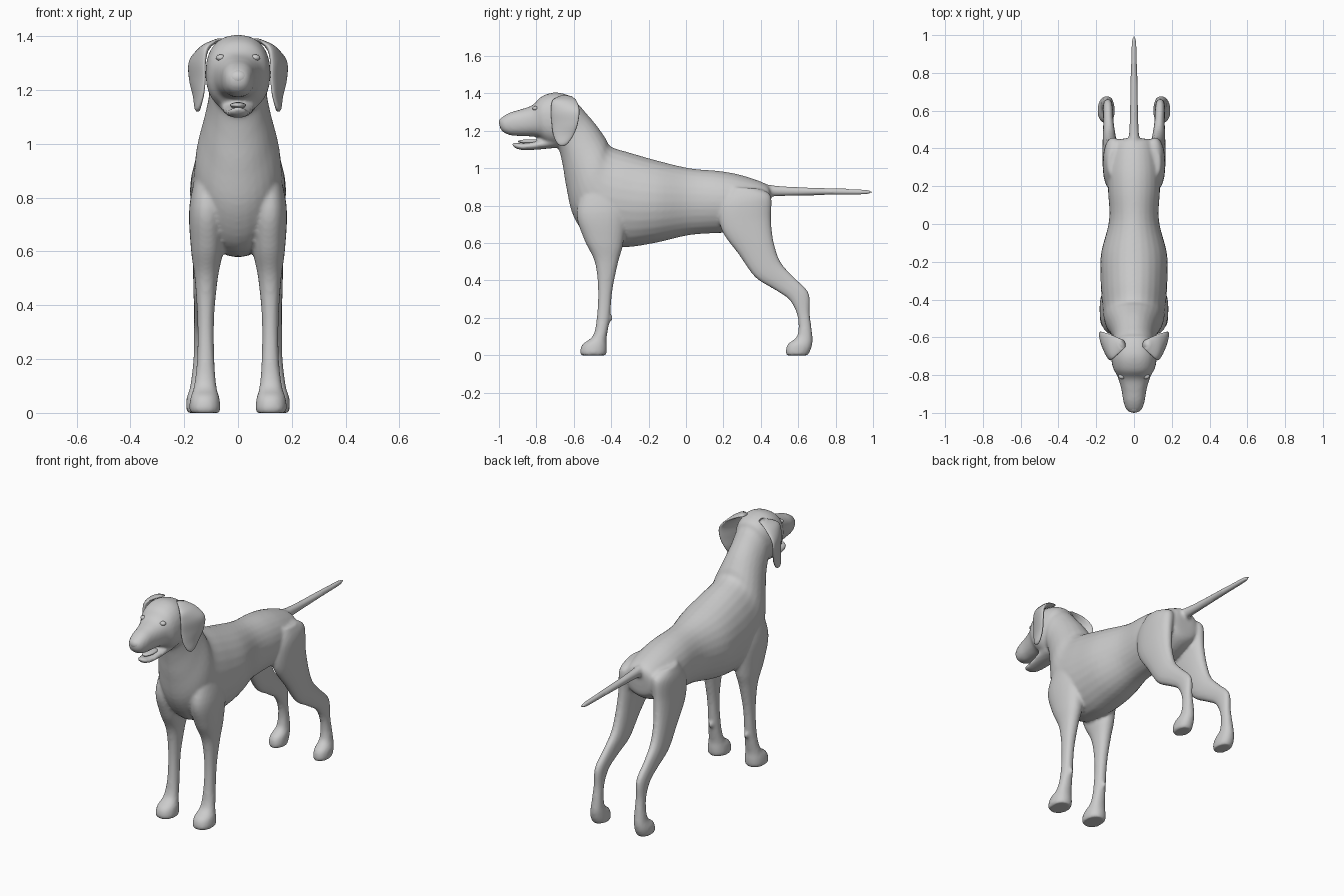
import bpy, bmesh, math
from mathutils import Matrix, Vector


def spline(rings, steps=5):
    """Catmull-Rom interpolation of ring parameter tuples."""
    out, n = [], len(rings)
    for i in range(n - 1):
        a, b, c, d = (rings[max(0, min(n - 1, i + k))] for k in (-1, 0, 1, 2))
        for s in range(steps):
            t = s / steps
            out.append([0.5 * (2 * q + (r - p) * t + (2 * p - 5 * q + 4 * r - w) * t * t
                               + (3 * q - p - 3 * r + w) * t ** 3)
                        for p, q, r, w in zip(a, b, c, d)])
    out.append(list(rings[-1]))
    return out


def loft(bm, rings, side=1, power=2.0, seg=28):
    """Closed loft; each ring is (x1,y1,z1, x2,y2,z2, half_width)."""
    loops = []
    for x1, y1, z1, x2, y2, z2, hw in spline(rings):
        p, q = Vector((x1, y1, z1)), Vector((x2, y2, z2))
        mid, half = (p + q) / 2, (p - q) / 2
        loop = []
        for k in range(seg):
            a = 2 * math.pi * k / seg
            c, s = math.cos(a), math.sin(a)
            c = math.copysign(abs(c) ** (2 / power), c)
            s = math.copysign(abs(s) ** (2 / power), s)
            v = mid + half * s + Vector((max(hw, 0.003) * c, 0, 0))
            loop.append(bm.verts.new((v.x * side, v.y, v.z)))
        loops.append(loop)
    for a, b in zip(loops, loops[1:]):
        for k in range(seg):
            bm.faces.new((a[k], a[(k + 1) % seg], b[(k + 1) % seg], b[k]))
    bm.faces.new(loops[0])
    bm.faces.new(loops[-1])


def at_x(rings):
    """Expand (y1,z1, y2,z2, centre_x, half_width) to full rings."""
    return [(x, y1, z1, x, y2, z2, hw) for y1, z1, y2, z2, x, hw in rings]


def ball(bm, loc, size):
    m = Matrix.Translation(loc) @ Matrix.Diagonal((*size, 1))
    bmesh.ops.create_uvsphere(bm, u_segments=20, v_segments=12, radius=1, matrix=m)


def finish(bm, name):
    bmesh.ops.recalc_face_normals(bm, faces=bm.faces[:])
    for f in bm.faces:
        f.smooth = True
    me = bpy.data.meshes.new(name)
    bm.to_mesh(me)
    bm.free()
    ob = bpy.data.objects.new(name, me)
    bpy.context.collection.objects.link(ob)
    return ob


# torso and neck: top point, bottom point, centre x, half width
TORSO = [(.455, .87, .45, .79, 0, .05), (.43, .915, .43, .72, 0, .105),
         (.30, .962, .32, .665, 0, .135), (.18, .985, .20, .655, 0, .138),
         (.02, 1.0, .02, .643, 0, .132), (-.15, 1.04, -.17, .60, 0, .175),
         (-.30, 1.083, -.34, .578, 0, .176), (-.40, 1.115, -.50, .61, 0, .166),
         (-.43, 1.16, -.60, .74, 0, .155), (-.475, 1.225, -.64, .90, 0, .128),
         (-.53, 1.29, -.66, 1.02, 0, .11), (-.58, 1.345, -.685, 1.11, 0, .105),
         (-.63, 1.37, -.74, 1.15, 0, .085)]
# skull and upper muzzle
HEAD = [(-.575, 1.31, -.585, 1.23, 0, .05), (-.60, 1.375, -.64, 1.14, 0, .10),
        (-.69, 1.405, -.70, 1.12, 0, .12), (-.77, 1.385, -.75, 1.135, 0, .112),
        (-.82, 1.338, -.79, 1.165, 0, .088), (-.88, 1.316, -.87, 1.172, 0, .067),
        (-.94, 1.298, -.93, 1.175, 0, .057), (-.985, 1.272, -.973, 1.19, 0, .042),
        (-1.0, 1.25, -.995, 1.215, 0, .02)]
JAW = [(-.70, 1.18, -.69, 1.11, 0, .07), (-.80, 1.148, -.79, 1.10, 0, .055),
       (-.87, 1.134, -.87, 1.097, 0, .043), (-.912, 1.137, -.91, 1.106, 0, .03),
       (-.93, 1.135, -.925, 1.118, 0, .012)]
TAIL = [(.36, .92, .36, .82, 0, .04), (.44, .912, .44, .846, 0, .03),
        (.55, .902, .55, .852, 0, .023), (.80, .893, .80, .857, 0, .018),
        (.95, .887, .95, .859, 0, .014), (1.0, .878, 1.0, .868, 0, .005)]
# legs: front edge, rear edge, centre x, half width
FRONT_LEG = [(-.54, .92, -.38, .92, .105, .045), (-.585, .76, -.32, .77, .115, .066),
             (-.545, .62, -.335, .60, .115, .060), (-.488, .50, -.362, .50, .118, .043),
             (-.47, .35, -.393, .35, .12, .031), (-.477, .20, -.407, .20, .12, .032),
             (-.497, .105, -.425, .09, .122, .042), (-.552, .06, -.423, .05, .123, .054),
             (-.567, .02, -.424, .015, .123, .058), (-.562, 0, -.43, 0, .123, .054)]
HIND_LEG = [(.24, .90, .40, .89, .09, .05), (.18, .80, .455, .85, .108, .054),
            (.19, .67, .455, .73, .116, .050), (.285, .535, .468, .61, .125, .042),
            (.37, .417, .505, .50, .13, .036), (.475, .35, .575, .42, .135, .028),
            (.555, .293, .655, .335, .138, .026), (.598, .20, .662, .22, .14, .025),
            (.595, .105, .676, .10, .143, .034), (.545, .06, .673, .05, .147, .044),
            (.533, .02, .66, .015, .147, .045), (.538, 0, .65, 0, .147, .041)]
# ear: front edge, rear edge, half thickness
EAR = [(.06, -.66, 1.392, .07, -.61, 1.385, .02), (.112, -.712, 1.365, .125, -.585, 1.36, .02),
       (.125, -.722, 1.31, .175, -.57, 1.31, .019), (.125, -.718, 1.24, .177, -.578, 1.24, .017),
       (.132, -.71, 1.18, .163, -.60, 1.18, .014), (.145, -.69, 1.135, .155, -.63, 1.135, .011),
       (.15, -.67, 1.12, .15, -.65, 1.12, .005)]

# continuous skin: all main volumes fused and softened
skin = bmesh.new()
loft(skin, at_x(TORSO))
loft(skin, at_x(HEAD), power=2.3)
loft(skin, at_x(JAW))
loft(skin, at_x(TAIL))
for side in (1, -1):
    loft(skin, at_x(FRONT_LEG), side, 2.2)
    loft(skin, at_x(HIND_LEG), side, 2.2)
    ball(skin, (side * .118, -.408, .20), (.014, .016, .022))
body = finish(skin, "dog_body")
rm = body.modifiers.new("fuse", 'REMESH')
rm.mode = 'VOXEL'
rm.voxel_size = 0.009
rm.use_smooth_shade = True
sm = body.modifiers.new("soften", 'SMOOTH')
sm.factor = 0.5
sm.iterations = 5

# drooping ears and eyes, one per side
for side, word in ((1, "left"), (-1, "right")):
    bm = bmesh.new()
    loft(bm, EAR, side, seg=24)
    finish(bm, word + "_ear")
    bm = bmesh.new()
    ball(bm, (side * .064, -.806, 1.32), (.018, .016, .012))
    finish(bm, word + "_eye")

# nose pad
bm = bmesh.new()
ball(bm, (0, -.972, 1.245), (.037, .028, .03))
finish(bm, "nose")

# tongue
bm = bmesh.new()
ball(bm, (0, -.83, 1.143), (.03, .07, .012))
finish(bm, "tongue")
